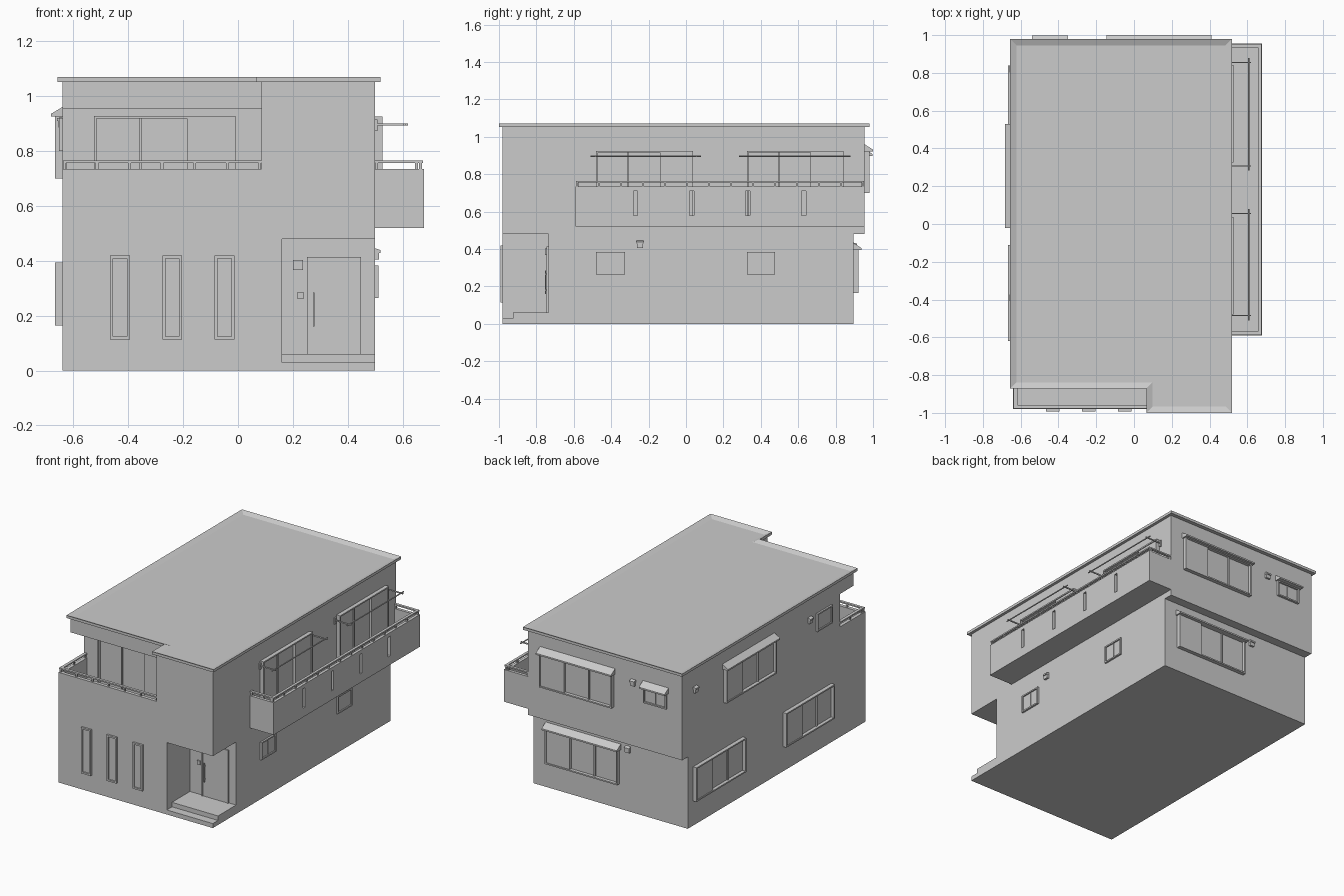
import bpy, bmesh, math
from mathutils import Vector

if "Cube" in bpy.data.objects:
    bpy.data.objects.remove(bpy.data.objects["Cube"])

# wall frames: map (u along wall, d outward, z) to world
WALLS = {
    'front': lambda p: (lambda u, d, z: (u, p - d, z)),
    'back': lambda p: (lambda u, d, z: (u, p + d, z)),
    'right': lambda p: (lambda u, d, z: (p + d, u, z)),
    'left': lambda p: (lambda u, d, z: (p - d, u, z)),
}
FRONT, RIGHT, LEFT = WALLS['front'](-0.98), WALLS['right'](0.5), WALLS['left'](-0.64)
BACK_UP, BACK_LOW = WALLS['back'](0.955), WALLS['back'](0.895)
RECESS, PORCH = WALLS['front'](-0.71), WALLS['front'](-0.735)
WORLD = lambda u, d, z: (u, d, z)


def finish(name, bm):
    bmesh.ops.recalc_face_normals(bm, faces=bm.faces)
    me = bpy.data.meshes.new(name)
    bm.to_mesh(me)
    bm.free()
    ob = bpy.data.objects.new(name, me)
    bpy.context.collection.objects.link(ob)
    return ob


def add_prism(bm, ring, offset):
    """Closed prism from a ring of points swept by an offset; returns the far cap."""
    a = [bm.verts.new(p) for p in ring]
    b = [bm.verts.new(Vector(p) + Vector(offset)) for p in ring]
    bm.faces.new(a)
    cap = bm.faces.new(b)
    n = len(a)
    for i in range(n):
        bm.faces.new((a[i], a[(i + 1) % n], b[(i + 1) % n], b[i]))
    return cap


def add_box(bm, m, u0, u1, d0, d1, z0, z1):
    ring = [m(u0, d0, z0), m(u1, d0, z0), m(u1, d1, z0), m(u0, d1, z0)]
    add_prism(bm, ring, (0, 0, z1 - z0))


def boxes(name, m, items):
    bm = bmesh.new()
    for it in items:
        add_box(bm, m, *it)
    return finish(name, bm)


def slab(name, outline, z0, z1):
    bm = bmesh.new()
    add_prism(bm, [(x, y, z0) for x, y in outline], (0, 0, z1 - z0))
    return finish(name, bm)


def hood(name, m, u0, u1, z, depth, rise):
    """Sloped little roof over a window or vent."""
    bm = bmesh.new()
    prof = [(0, z), (depth, z), (depth, z + 0.01), (0, z + rise)]
    off = Vector(m(u1, 0, 0)) - Vector(m(u0, 0, 0))
    add_prism(bm, [m(u0, d, zz) for d, zz in prof], off)
    return finish(name, bm)


def window(name, m, u0, u1, z0, z1, depth=0.012, t=0.009, shutter=False, mullion=True):
    """Frame bars, glass and an optional shutter case on the +u third."""
    ue = u0 + (u1 - u0) * 0.66 if shutter else u1
    parts = [(u0, u0 + t, 0, depth, z0, z1), (u1 - t, u1, 0, depth, z0, z1),
             (u0 + t, u1 - t, 0, depth, z0, z0 + t), (u0 + t, u1 - t, 0, depth, z1 - t, z1)]
    if shutter:
        parts.append((ue, u1 - t, 0, depth * 0.8, z0 + t, z1 - t))
    if mullion:
        c = (u0 + ue) / 2
        parts.append((c - t / 2, c + t / 2, 0, depth * 0.5, z0 + t, z1 - t))
    boxes(name + "_frame", m, parts)
    boxes(name + "_glass", m, [(u0 + t, ue - (0 if shutter else t), 0, 0.004, z0 + t, z1 - t)])


def vent(name, m, u, z):
    boxes(name, m, [(u - 0.016, u + 0.016, 0, 0.014, z - 0.02, z + 0.004)])
    hood(name + "_hood", m, u - 0.018, u + 0.018, z + 0.004, 0.02, 0.016)


# house body: ground floor with porch notch, floor band, upper floor with balcony notch
slab("ground_floor", [(-.64, -.98), (.16, -.98), (.16, -.735), (.5, -.735), (.5, .895), (-.64, .895)], 0, .48)
slab("floor_band", [(-.64, -.98), (.5, -.98), (.5, .955), (-.64, .955)], .48, .56)
slab("upper_floor", [(-.64, -.71), (.085, -.71), (.085, -.98), (.5, -.98), (.5, .955), (-.64, .955)], .56, 1.052)
boxes("balcony_lintel", WORLD, [(-.64, .085, -.855, -.71, .955, 1.052)])

# flat roof with raised rim
bm = bmesh.new()
roof = [(-.657, -.872), (.065, -.872), (.065, -1), (.519, -1), (.519, .98), (-.657, .98)]
cap = add_prism(bm, [(x, y, 1.052) for x, y in roof], (0, 0, .018))
bmesh.ops.recalc_face_normals(bm, faces=bm.faces)
bmesh.ops.inset_region(bm, faces=[cap], thickness=.034, use_even_offset=True)
bmesh.ops.translate(bm, verts=cap.verts, vec=(0, 0, -.014))
finish("roof", bm)

# porch steps, door and fittings
boxes("porch_steps", WORLD, [(.16, .5, -.98, -.735, 0, .03), (.16, .5, -.925, -.735, .03, .06)])
boxes("front_door", PORCH, [(.256, .445, 0, .006, .06, .41)])
boxes("door_frame", PORCH, [(.252, .26, 0, .01, .06, .414), (.441, .449, 0, .01, .06, .414),
                            (.26, .441, 0, .01, .406, .414)])
boxes("door_handle", PORCH, [(.273, .279, .014, .02, .16, .285), (.273, .279, .004, .014, .175, .183),
                             (.273, .279, .004, .014, .262, .27)])
boxes("porch_lamp", PORCH, [(.2, .236, 0, .02, .367, .402)])
boxes("door_bell", PORCH, [(.217, .239, 0, .008, .26, .286)])

# front balcony parapet
boxes("front_parapet", WORLD, [(-.64, .085, -.98, -.957, .56, .735), (-.64, -.617, -.957, -.71, .56, .735)])

# side balcony: floor, end walls and outer wall with vertical slots
boxes("side_balcony_floor", WORLD, [(.5, .657, -.57, .935, .52, .56)])
wall = [(.5, .657, -.59, -.57, .52, .735), (.5, .657, .935, .955, .52, .735),
        (.657, .677, -.59, .955, .52, .58), (.657, .677, -.59, .955, .71, .735)]
start = -.59
for y in (-.27, .03, .33, .63):
    wall.append((.657, .677, start, y - .012, .58, .71))
    start = y + .012
wall.append((.657, .677, start, .955, .58, .71))
boxes("side_balcony_wall", WORLD, wall)


# handrails: top bar on short posts
def rail(name, m, u0, u1, d0, d1, n):
    parts = [(u0, u1, d0, d1, .756, .765)]
    c = (d0 + d1) / 2
    for i in range(n + 1):
        u = u0 + .006 + (u1 - u0 - .012) * i / n
        parts.append((u - .005, u + .005, c - .005, c + .005, .735, .756))
    boxes(name, m, parts)


rail("front_rail", FRONT, -.638, .085, -.022, -.004, 6)
rail("front_rail_side", LEFT, -.957, -.71, -.022, -.002, 2)
rail("side_rail", RIGHT, -.588, .953, .156, .174, 13)
for y in (-.588, .935):
    rail("side_rail_end", WORLD, .5, .656, y, y + .018, 1)

# tall narrow front windows
for i, x in enumerate((-.43, -.24, -.049)):
    window(f"slit_window_{i}", FRONT, x - .036, x + .036, .113, .42, .013, .011, mullion=False)

# balcony doors with shutter cases
window("front_balcony_door", RECESS, -.525, -.01, .565, .927, .025, shutter=True)
window("side_balcony_door_0", RIGHT, -.48, .038, .565, .925, .026, shutter=True)
window("side_balcony_door_1", RIGHT, .325, .842, .565, .925, .026, shutter=True)

# right ground floor windows
window("right_window_0", RIGHT, -.48, -.325, .265, .383)
window("right_window_1", RIGHT, .325, .477, .265, .383)

# back windows with hoods
window("back_upper_window", BACK_UP, -.135, .4, .7, .925, .026, shutter=True)
hood("back_upper_hood", BACK_UP, -.145, .41, .922, .045, .038)
window("back_small_window", BACK_UP, -.53, -.36, .795, .9, .015)
hood("back_small_hood", BACK_UP, -.54, -.35, .898, .043, .038)
window("back_lower_window", BACK_LOW, -.135, .4, .165, .405, .026, shutter=True)
hood("back_lower_hood", BACK_LOW, -.145, .41, .395, .043, .038)

# left windows
window("left_upper_window", LEFT, -.01, .52, .7, .925, .026, shutter=True)
hood("left_upper_hood", LEFT, -.02, .53, .925, .042, .035)
window("left_small_window", LEFT, -.62, -.46, .8, .92)
window("left_lower_window_0", LEFT, .315, .84, .165, .393, .026, shutter=True)
window("left_lower_window_1", LEFT, -.62, -.11, .165, .393, .026, shutter=True)

# wall vents
vent("right_vent", RIGHT, -.246, .425)
vent("back_vent_upper", BACK_UP, -.28, .905)
vent("back_vent_lower", BACK_LOW, -.2, .415)
vent("left_vent_0", LEFT, .82, .905)
vent("left_vent_1", LEFT, -.39, .905)

# laundry poles on bracket arms above the side balcony
for i, (a, b) in enumerate(((-.485, .055), (.308, .855))):
    arms = []
    for y in (a, b):
        arms.append((.5, .62, y - .003, y + .003, .892, .9))
        arms.append((.5, .508, y - .008, y + .008, .872, .915))
    boxes(f"pole_arms_{i}", WORLD, arms)
    bpy.ops.mesh.primitive_cylinder_add(vertices=8, radius=.004, depth=b - a + .05,
                                        location=(.607, (a + b) / 2, .897), rotation=(math.pi / 2, 0, 0))
    bpy.context.object.name = f"laundry_pole_{i}"
